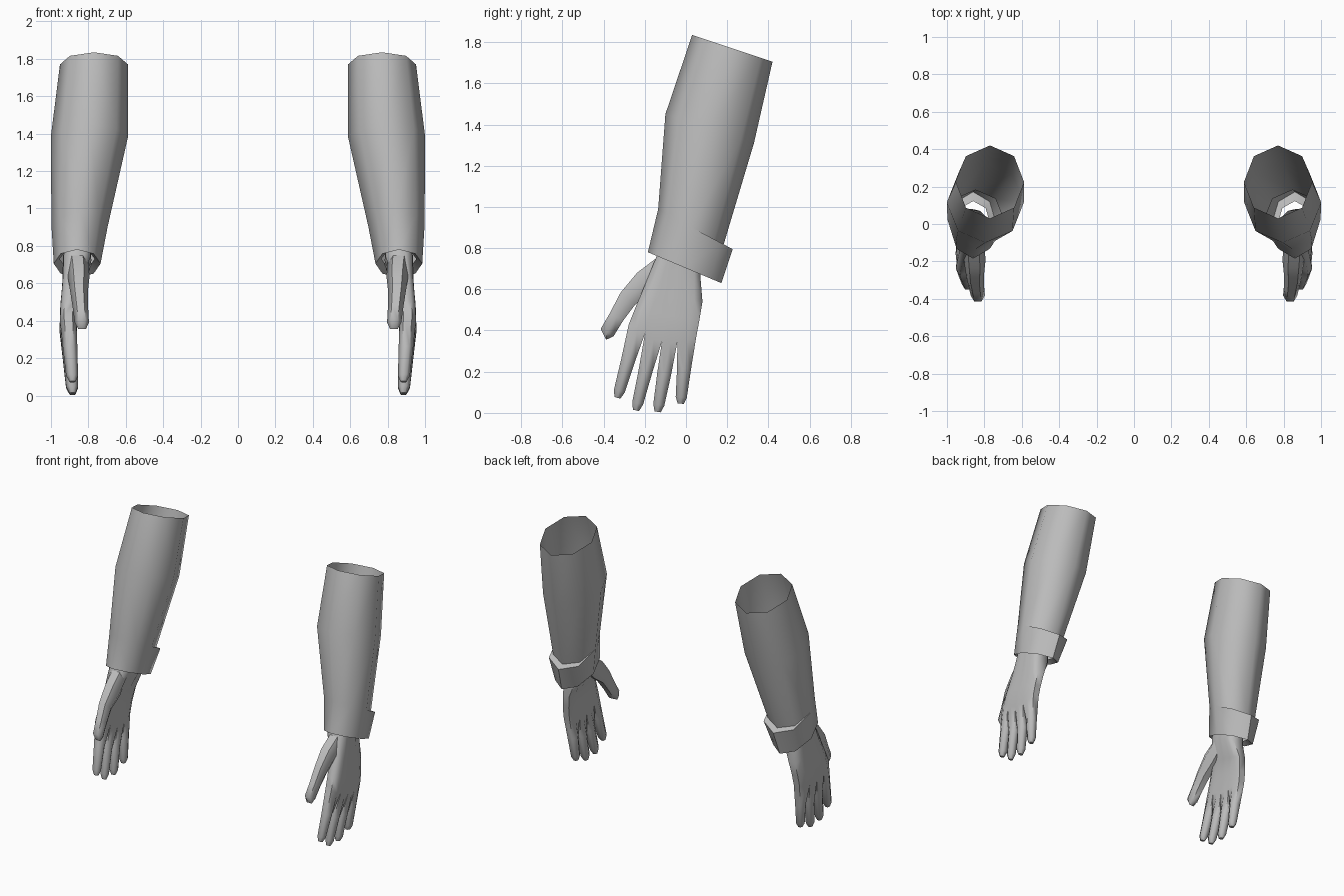
import bpy, bmesh, math
from mathutils import Vector

if "Cube" in bpy.data.objects:
    bpy.data.objects.remove(bpy.data.objects["Cube"])

grey = bpy.data.materials.new("plain grey")
grey.diffuse_color = (0.5, 0.5, 0.5, 1)
grey.use_nodes = True
grey.node_tree.nodes["Principled BSDF"].inputs["Base Color"].default_value = grey.diffuse_color


def finish(bm, name):
    """Turn a bmesh into a smooth object mirrored to the other side."""
    bmesh.ops.remove_doubles(bm, verts=bm.verts, dist=0.0005)
    bmesh.ops.recalc_face_normals(bm, faces=bm.faces)
    me = bpy.data.meshes.new(name)
    bm.to_mesh(me)
    bm.free()
    me.materials.append(grey)
    ob = bpy.data.objects.new(name, me)
    bpy.context.collection.objects.link(ob)
    bpy.ops.object.select_all(action='DESELECT')
    ob.select_set(True)
    bpy.context.view_layer.objects.active = ob
    bpy.ops.object.shade_smooth_by_angle(angle=math.radians(60))
    ob.modifiers.new("other_side", 'MIRROR').use_axis[0] = True
    return ob


def bridge(bm, a, b):
    n = len(a)
    for i in range(n):
        bm.faces.new((a[i], a[(i + 1) % n], b[(i + 1) % n], b[i]))


def loft(bm, rings):
    for a, b in zip(rings, rings[1:]):
        bridge(bm, a, b)


# Sleeve: tilted octagons, open at the top, with a flared cuff at the back
def octagon(bm, xc, rx, front, back, scale=1.0, flare=0.0):
    f, b = Vector((xc, *front)), Vector((xc, *back))
    mid, half = (f + b) / 2, (b - f) / 2
    out = []
    for k in range(8):
        a = k * math.pi / 4
        p = mid + half * math.cos(a) * scale + Vector((rx * math.sin(a) * scale, 0, 0))
        push = max(0.0, math.cos(a)) * flare if k in (0, 1, 7) else 0
        p += Vector((math.sin(a) * push * 0.5, push, -push * 0.45))
        out.append(bm.verts.new(p))
    return out


bm = bmesh.new()
loft(bm, [
    octagon(bm, 0.77, 0.182, (0.03, 1.835), (0.42, 1.705)),
    octagon(bm, 0.795, 0.206, (-0.10, 1.45), (0.33, 1.31)),
    octagon(bm, 0.847, 0.15, (-0.135, 0.99), (0.182, 0.815)),
    octagon(bm, 0.847, 0.15, (-0.135, 0.99), (0.182, 0.815), flare=0.045),
    octagon(bm, 0.86, 0.125, (-0.185, 0.78), (0.172, 0.63)),
    octagon(bm, 0.86, 0.125, (-0.175, 0.80), (0.165, 0.66), scale=0.75),
])
finish(bm, "sleeve")


# Hand: palm rows of 9 points per side, whose last row carries the fingers
bm = bmesh.new()
COLS = [0, .12, .24, .37, .49, .61, .72, .86, 1]
THICK = [.5, .95, .9, 1, .9, 1, .85, .9, .5]


def palm_row(front, back, xc, h, sag=None):
    f, b = Vector((xc, *front)), Vector((xc, *back))
    outer, inner = [], []
    for i, (c, t) in enumerate(zip(COLS, THICK)):
        p = f.lerp(b, c)
        if sag:
            p.z = sag[i]
        outer.append(bm.verts.new(p + Vector((h * t, 0, 0))))
        inner.append(bm.verts.new(p - Vector((h * t, 0, 0))))
    return outer, inner


knuckles = [.43, .40, .385, .36, .345, .34, .345, .35, .37]
rows = [
    palm_row((-0.11, 0.86), (0.07, 0.78), 0.86, 0.07),
    palm_row((-0.145, 0.755), (0.07, 0.66), 0.86, 0.076),
    palm_row((-0.20, 0.62), (0.08, 0.54), 0.89, 0.05),
    palm_row((-0.25, 0.50), (0.065, 0.45), 0.903, 0.047),
    palm_row((-0.278, 0.42), (0.05, 0.37), 0.908, 0.046, knuckles),
]
loft(bm, [o + i[::-1] for o, i in rows])


def hexagon(c, along, w, t):
    """Six-sided section across a finger: w front to back, t in thickness."""
    d = Vector((0, -along.z, along.y)).normalized()
    if d.y < 0:
        d = -d
    x = Vector((1, 0, 0))
    return [bm.verts.new(c + d * w * u + x * t * v) for u, v in
            ((-1, .5), (0, 1), (1, .5), (1, -.5), (0, -1), (-1, -.5))]


# Four fingers, each from its own knuckle cell to a rounded tip
outer, inner = rows[-1]
tips = [(-0.333, 0.073), (-0.243, 0.012), (-0.138, 0.005), (-0.026, 0.045)]
for n, tip in enumerate(tips):
    s = slice(2 * n, 2 * n + 3)
    base = outer[s] + inner[s][::-1]
    root = sum((v.co for v in base), Vector()) / 6
    end = Vector((0.885, *tip))
    along = end - root
    rings = [base]
    for f, w, t in ((.45, .034, .039), (.9, .027, .032), (1, .015, .016)):
        rings.append(hexagon(root.lerp(end, f), along, w, t))
    loft(bm, rings)
    bm.faces.new(rings[-1])

# Thumb: leaves the palm at the front and leans inward
path = [((.86, -0.09, 0.73), .05, .06), ((.852, -0.195, 0.635), .062, .058),
        ((.85, -0.282, 0.555), .046, .047), ((.842, -0.338, 0.465), .037, .041),
        ((.835, -0.383, 0.39), .036, .038), ((.833, -0.388, 0.355), .022, .02)]
pts = [Vector(p[0]) for p in path]
rings = []
for k, (c, w, t) in enumerate(path):
    along = pts[min(k + 1, len(pts) - 2)] - pts[max(k - 1, 0)]
    rings.append(hexagon(pts[k], along, w, t))
loft(bm, rings)
bm.faces.new(rings[-1])
finish(bm, "hand")
